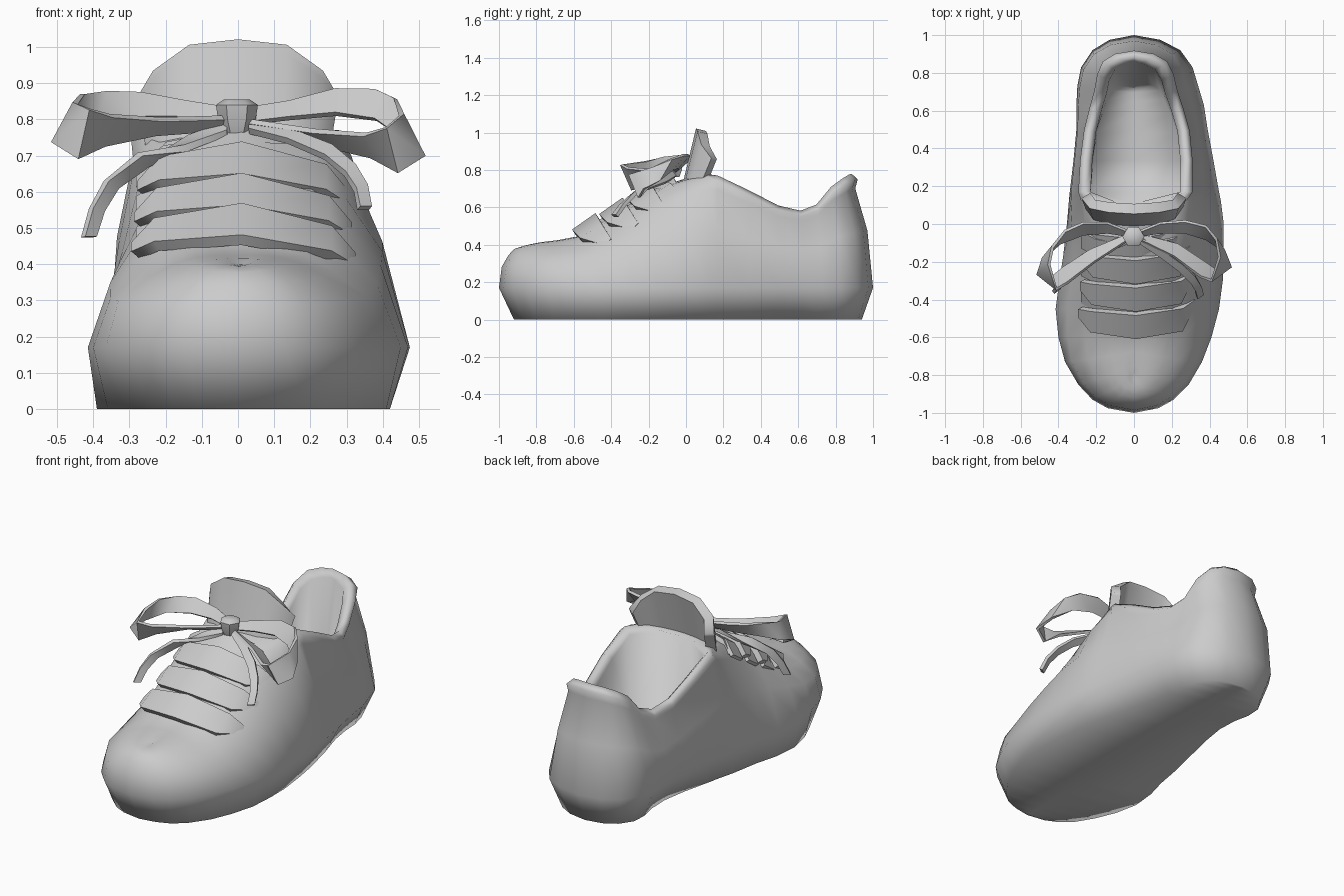
import bpy, bmesh, math
from mathutils import Vector

grey = bpy.data.materials.new("plain_grey")
grey.diffuse_color = (0.6, 0.6, 0.6, 1)


def finish(name, verts, faces, thickness=0.0, angle=60):
    """Make a clean smooth-shaded object, thickened if asked."""
    bm = bmesh.new()
    vs = [bm.verts.new(v) for v in verts]
    for f in faces:
        bm.faces.new([vs[i] for i in f])
    bmesh.ops.remove_doubles(bm, verts=bm.verts, dist=0.0005)
    bmesh.ops.recalc_face_normals(bm, faces=bm.faces)
    me = bpy.data.meshes.new(name)
    bm.to_mesh(me)
    bm.free()
    me.materials.append(grey)
    ob = bpy.data.objects.new(name, me)
    bpy.context.collection.objects.link(ob)
    bpy.ops.object.select_all(action='DESELECT')
    ob.select_set(True)
    bpy.context.view_layer.objects.active = ob
    if thickness:
        mod = ob.modifiers.new("thickness", 'SOLIDIFY')
        mod.thickness, mod.offset = thickness, 0
        bpy.ops.object.modifier_apply(modifier=mod.name)
        bm = bmesh.new()
        bm.from_mesh(ob.data)
        bmesh.ops.recalc_face_normals(bm, faces=bm.faces)
        if bm.calc_volume(signed=True) < 0:
            bmesh.ops.reverse_faces(bm, faces=bm.faces)
        bm.to_mesh(ob.data)
        bm.free()
    bpy.ops.object.shade_smooth_by_angle(angle=math.radians(angle))
    return ob


def grid(name, rows, thickness, angle=60):
    """Sheet through equally long rows of points."""
    n = len(rows[0])
    faces = [(i * n + j, i * n + j + 1, (i + 1) * n + j + 1, (i + 1) * n + j)
             for i in range(len(rows) - 1) for j in range(n - 1)]
    return finish(name, [p for r in rows for p in r], faces, thickness, angle)


def ribbon(name, path, thickness=0.016):
    """Path of (centre, half-width vector) pairs."""
    rows = []
    for c, h in path:
        c, h = Vector(c), Vector(h)
        rows.append([c - h, c + h])
    return grid(name, rows, thickness)


# Shoe body: cross-sections along y, from sole centre over the side to the top
# closed stations: y, ground left/right, widest left/right, top height
front = [(-1.0, 0, 0, 0, 0, .395), (-.975, .11, .10, .14, .13, .40),
         (-.93, .18, .18, .22, .21, .405), (-.85, .25, .25, .295, .29, .415),
         (-.73, .31, .32, .365, .36, .425), (-.6, .36, .37, .40, .41, .445),
         (-.45, .39, .41, .415, .45, .53), (-.3, .375, .42, .395, .47, .62),
         (-.17, .34, .42, .375, .475, .70), (0, .31, .40, .355, .475, .755),
         (.12, .28, .38, .345, .46, .78)]
# open stations add the collar half-widths left/right
back = [(.17, .27, .37, .34, .45, .77, .285, .30), (.34, .23, .33, .32, .42, .69, .275, .30),
        (.5, .205, .285, .305, .39, .61, .255, .285), (.63, .21, .265, .305, .37, .582, .225, .25),
        (.73, .23, .26, .30, .34, .615, .20, .22), (.83, .225, .24, .28, .31, .71, .185, .20),
        (.92, .175, .19, .22, .245, .755, .155, .165), (.975, .10, .11, .13, .14, .775, .09, .095),
        (1.0, 0, 0, 0, 0, .78, 0, 0)]
K_FRONT = [.92, .92, 1, .985, .95, .92, .88, .86, .83, .80]
K_BACK = [.94, .94, 1, .97, .905, .918, .885, .86, .74, .72]


def half_section(y, side, st):
    wg, w, top = st[1 + side], st[3 + side], st[5]
    up = lambda h: .17 + h * (top - .17)
    if len(st) == 6:
        toe = min(1, max(0, (-y - .4) / .35))
        m = min(1, max(0, (y + .2) / .3))        # widening towards the collar
        sides = (.13, .19, .27) if side == 0 else (.0, .06, .14)
        pts = [(0, 0), (wg, 0), (w, .17), (w * (.84 + .07 * toe + sides[0] * m), up(.5)),
               (w * (.62 + .05 * toe + sides[1] * m), up(.77 + .1 * m)),
               (w * (.46 + sides[2] * m), up(.92 + .05 * m)),
               (w * (.32 + .2 * m), up(.975 + .015 * m)), (w * (.2 + .1 * m), up(.995)),
               (w * .1, up(1)), (0, up(1))]
    else:
        r = st[6 + side]
        lean = .5 if side else .12
        on = r > 0
        pts = [(0, 0), (wg, 0), (w, .17), (w + (r - w) * lean, up(.5)), (r + .005 * on, up(.87)),
               (r + .01 * on, top - .03), (max(r - .02, 0), top), (max(r - .055, 0), top - .04),
               (max(r - .06, 0), .25), (0, .21)]
    k = K_FRONT if y < 0 else K_BACK
    sx = 1 if side else -1
    return [(sx * x, y * (1 - (1 - k[i]) * abs(y) ** 3), z) for i, (x, z) in enumerate(pts)]


verts, faces = [], []
stations = front + back
for st in stations:
    left, right = half_section(st[0], 0, st), half_section(st[0], 1, st)
    verts += left + right[-2:0:-1]
N = 18
for i in range(len(stations) - 1):
    for j in range(N):
        a, b = i * N + j, i * N + (j + 1) % N
        faces.append((a, b, b + N, a + N))
finish("shoe_body", verts, faces, angle=100)

# Tongue: a curved upright flap leaning back, narrower where it enters the collar
columns = [(.255, .15, .86), (.22, .105, .93), (.13, .088, 1.0), (0, .08, 1.015)]
columns = [(-x, y, z) for x, y, z in columns] + columns[-2::-1]
rows = []
for x, y, z in columns:
    rows.append([(x * (1 - .14 * (1 - t)), y - .09 * (1 - t), .64 + (z - .64) * t)
                 for t in (0, .35, .7, .93, 1)])
grid("tongue", rows, .055, 75)

# Laces across the instep: x, lower edge (y, z), upper edge (y, z)
lace = [(-.283, -.49, .425, -.445, .45), (-.225, -.565, .45, -.455, .515),
        (.01, -.60, .467, -.475, .555), (.25, -.56, .425, -.44, .495), (.31, -.43, .39, -.395, .425)]
for n, (dy, dz, s) in enumerate([(0, 0, 1), (.145, .083, .97), (.29, .17, .94), (.405, .21, .85)]):
    rows = [[(x * s, y0 + dy, z0 + dz), (x * s, y1 + dy, z1 + dz)] for x, y0, z0, y1, z1 in lace]
    grid("cross_lace_%d" % (n + 1), rows, .034)

# Slanted laces that pass beneath the straight ones
for n in range(3):
    dy, dz = .145 * n, .086 * n
    for s in (-1, 1):
        w = (0, .045, .03)
        ribbon("slanted_lace", [((.275 * s, -.37 + dy, .465 + dz), w),
                                ((.20 * s, -.41 + dy, .52 + dz), w),
                                ((0, -.45 + dy, .53 + dz), w)], .02)

# Bow loops: back strand out, round the tip, front strand home
ribbon("bow_loop_left", [
    ((-.03, -.05, .81), (0, .012, .02)), ((-.14, -.02, .825), (0, .025, .022)),
    ((-.27, -.025, .838), (.0, .03, .033)), ((-.38, -.07, .835), (.015, .033, .04)),
    ((-.455, -.15, .815), (.025, .03, .055)), ((-.48, -.24, .79), (.03, .025, .055)),
    ((-.425, -.315, .76), (.015, -.03, .068)), ((-.36, -.27, .77), (.01, -.04, .04)),
    ((-.22, -.17, .78), (.01, -.032, .02)), ((-.03, -.07, .79), (0, -.015, .015))])
ribbon("bow_loop_right", [
    ((.03, -.05, .81), (0, .012, .02)), ((.14, -.02, .825), (0, .025, .022)),
    ((.27, -.015, .848), (0, .03, .033)), ((.38, -.045, .84), (.0, .033, .04)),
    ((.455, -.11, .80), (-.02, .03, .058)), ((.482, -.2, .755), (-.03, .025, .058)),
    ((.425, -.275, .715), (-.015, -.025, .062)), ((.36, -.24, .728), (-.01, -.038, .03)),
    ((.22, -.14, .75), (-.01, -.032, .018)), ((.03, -.07, .78), (0, -.015, .015))])

# Loose lace ends
ribbon("lace_end_left", [
    ((-.03, -.08, .775), (0, .02, .012)), ((-.14, -.13, .735), (.004, .02, .014)),
    ((-.26, -.2, .69), (.01, .018, -.014)), ((-.35, -.28, .62), (.014, .015, -.01)),
    ((-.39, -.32, .55), (.016, .012, -.004)), ((-.412, -.35, .475), (.016, .012, 0))], .02)
ribbon("lace_end_right", [
    ((.03, -.08, .78), (0, .02, .012)), ((.14, -.15, .755), (.004, .02, .014)),
    ((.25, -.23, .71), (.01, .018, .014)), ((.31, -.29, .66), (.014, .015, .01)),
    ((.34, -.34, .61), (.016, .012, .004)), ((.35, -.38, .555), (.016, .012, 0))], .02)

# Knot: six-sided block, wider at the top
kv, kf = [], []
for r, z in ((.036, .762), (.052, .80), (.058, .84), (.036, .855)):
    kv += [(r * math.cos(math.pi * k / 3) - .003, -.067 + r * math.sin(math.pi * k / 3), z) for k in range(6)]
for i in range(3):
    for k in range(6):
        a, b = i * 6 + k, i * 6 + (k + 1) % 6
        kf.append((a, b, b + 6, a + 6))
kf += [tuple(range(6)), tuple(range(18, 24))]
finish("knot", kv, kf, angle=50)
